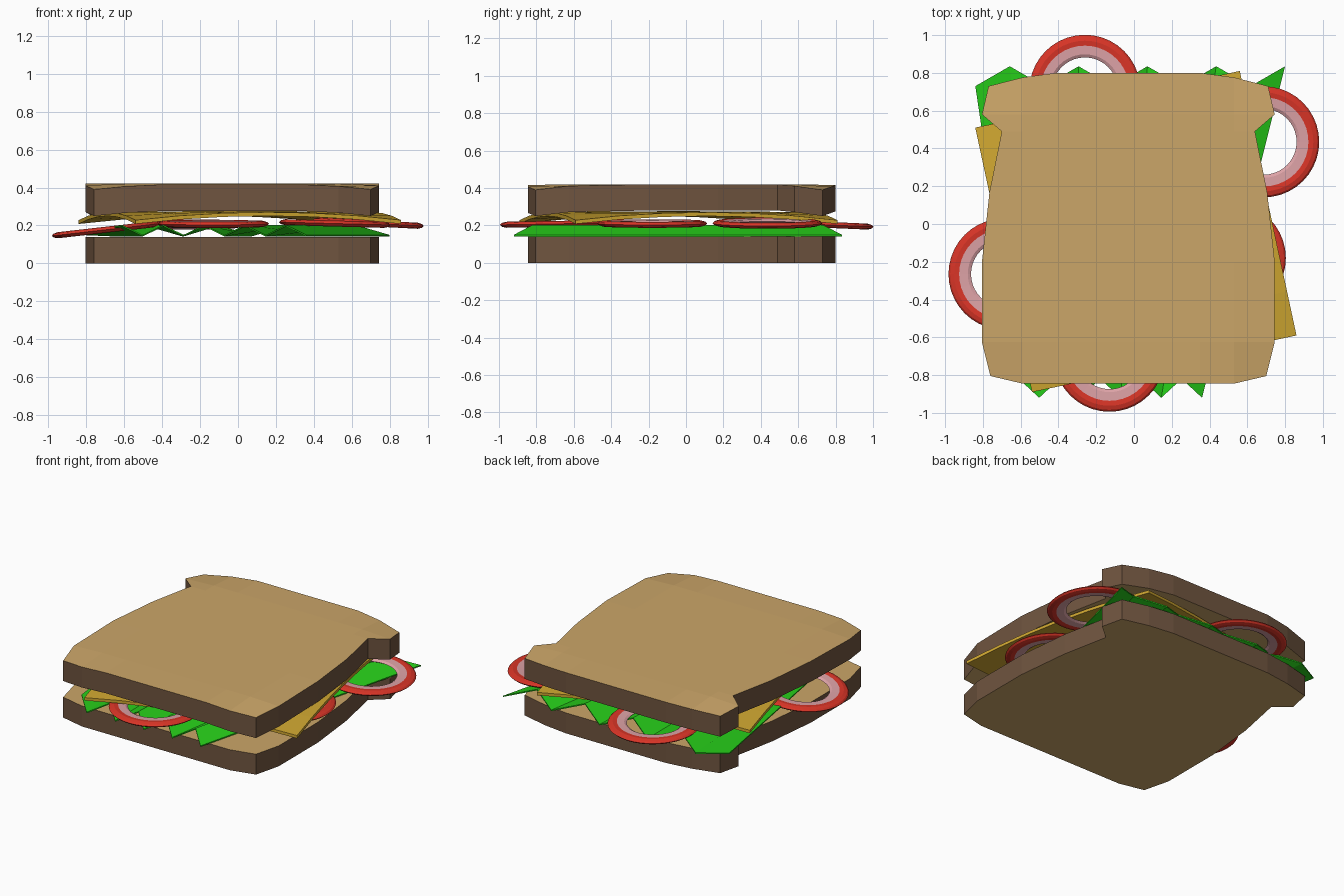
import bpy, bmesh, math
from mathutils import Matrix, Vector

if "Cube" in bpy.data.objects:
    bpy.data.objects.remove(bpy.data.objects["Cube"])


def mat(name, r, g, b):
    m = bpy.data.materials.new(name)
    m.diffuse_color = (r, g, b, 1)
    m.use_nodes = True
    m.node_tree.nodes["Principled BSDF"].inputs["Base Color"].default_value = m.diffuse_color
    return m


CRUMB = mat("crumb", 0.60, 0.38, 0.14)
CRUST = mat("crust", 0.16, 0.09, 0.05)
GREEN = mat("lettuce_green", 0.02, 0.62, 0.01)
YELLOW = mat("cheese_yellow", 0.62, 0.38, 0.03)
RED = mat("onion_red", 0.70, 0.035, 0.02)
PINK = mat("onion_pink", 0.72, 0.36, 0.38)


def sheet(name, grid, thick, mats):
    """Closed slab: a grid of lower points (rows of vectors) thickened upward."""
    bm = bmesh.new()
    lo = [[bm.verts.new(p) for p in row] for row in grid]
    hi = [[bm.verts.new(Vector(p) + Vector((0, 0, thick))) for p in row] for row in grid]
    n, m = len(grid), len(grid[0])
    for i in range(n - 1):
        for j in range(m - 1):
            bm.faces.new((hi[i][j], hi[i][j + 1], hi[i + 1][j + 1], hi[i + 1][j]))
            bm.faces.new((lo[i][j], lo[i + 1][j], lo[i + 1][j + 1], lo[i][j + 1]))
    rim = ([(0, j) for j in range(m)] + [(i, m - 1) for i in range(1, n)]
           + [(n - 1, j) for j in range(m - 2, -1, -1)] + [(i, 0) for i in range(n - 2, 0, -1)])
    for (a, b), (c, d) in zip(rim, rim[1:] + rim[:1]):
        f = bm.faces.new((lo[a][b], lo[c][d], hi[c][d], hi[a][b]))
        f.material_index = len(mats) - 1
    bmesh.ops.recalc_face_normals(bm, faces=bm.faces)
    return finish(name, bm, mats)


def finish(name, bm, mats):
    me = bpy.data.meshes.new(name)
    bm.to_mesh(me)
    bm.free()
    for m in mats:
        me.materials.append(m)
    ob = bpy.data.objects.new(name, me)
    bpy.context.collection.objects.link(ob)
    return ob


# Bread outline rows: (y, half width) about x = -0.03, ends rounded by column
ROWS = [(-0.845, 0.73), (-0.625, 0.775), (-0.20, 0.775), (0.17, 0.735),
        (0.49, 0.67), (0.58, 0.775), (0.80, 0.74)]
INNER = [-0.56, -0.38, 0.38, 0.56]


def bread(name, z, droop):
    grid = []
    for i, (y, w) in enumerate(ROWS):
        row = []
        for j, x in enumerate([-w] + INNER + [w]):
            yy, d = y, 0
            outer, mid = j in (0, 5), j in (1, 4)
            if i == 0:
                yy += 0.04 if outer else 0
                d = 1 if outer else 0.45 if mid else 0.15
            elif i == 6:
                yy -= 0.07 if outer else 0.024 if mid else 0
                d = 1 if outer else 0.45 if mid else 0.15
            elif i in (1, 5) and outer:
                d = 0.3
            row.append((x - 0.03, yy, z - droop * d))
        grid.append(row)
    return sheet(name, grid, 0.14, [CRUMB, CRUST])


bread("bottom_bread", 0, 0)
bread("top_bread", 0.28, 0.03)

# Lettuce: fan of pleats, narrow at the front and wide at the back
front, back = [], []
for k in range(10):
    low = k % 2
    zf = 0.142 if low else 0.195
    zb = 0.15 if k == 0 else zf
    front.append((-0.61 + 0.1078 * k, -0.92 if low else -0.82, zf))
    back.append((-0.84 + 0.1822 * k, 0.835 if low else 0.73, zb))
sheet("lettuce", [front, back], 0.008, [GREEN])

# Cheese: turned square with drooping corners
grid = []
N = 6
for i in range(N + 1):
    row = []
    for j in range(N + 1):
        u, v = j / N * 2 - 1, i / N * 2 - 1
        p = Matrix.Rotation(math.radians(12.1), 3, 'Z') @ Vector((u * 0.716, v * 0.716, 0))
        z = 0.256 - 0.012 * (u * u + v * v) / 2 - 0.036 * (u * v) ** 2
        row.append((p.x + 0.01, p.y - 0.04, z))
    grid.append(row)
sheet("cheese", grid, 0.02, [YELLOW])

# Onion rings: lathed section, pink inside and red outside
SECTION = [(0.236, 0.013), (0.262, 0.016), (0.284, 0.010), (0.294, 0.0), (0.284, -0.010),
           (0.262, -0.016), (0.236, -0.013), (0.190, -0.010), (0.174, 0.0), (0.190, 0.010)]


def onion(name, x, y, z, tilt_x, tilt_y):
    bm = bmesh.new()
    S, P = 40, len(SECTION)
    rings = [[bm.verts.new((r * math.cos(a), r * math.sin(a), h)) for r, h in SECTION]
             for a in (2 * math.pi * s / S for s in range(S))]
    for s in range(S):
        a, b = rings[s], rings[(s + 1) % S]
        for k in range(P):
            f = bm.faces.new((a[k], b[k], b[(k + 1) % P], a[(k + 1) % P]))
            f.material_index = 0 if k < 6 else 1
    bmesh.ops.recalc_face_normals(bm, faces=bm.faces)
    ob = finish(name, bm, [RED, PINK])
    ob.location = (x, y, z)
    ob.rotation_euler = (math.radians(tilt_x), math.radians(tilt_y), 0)


for n, args in enumerate([(-0.26, 0.708, 0.205, -2.5, 0), (0.687, 0.435, 0.212, 0, 3),
                          (-0.69, -0.265, 0.178, 0, -6.5), (-0.13, -0.70, 0.208, 1, 0),
                          (0.51, -0.18, 0.21, 0, 1.5)]):
    onion(f"onion_ring_{n + 1}", *args)
